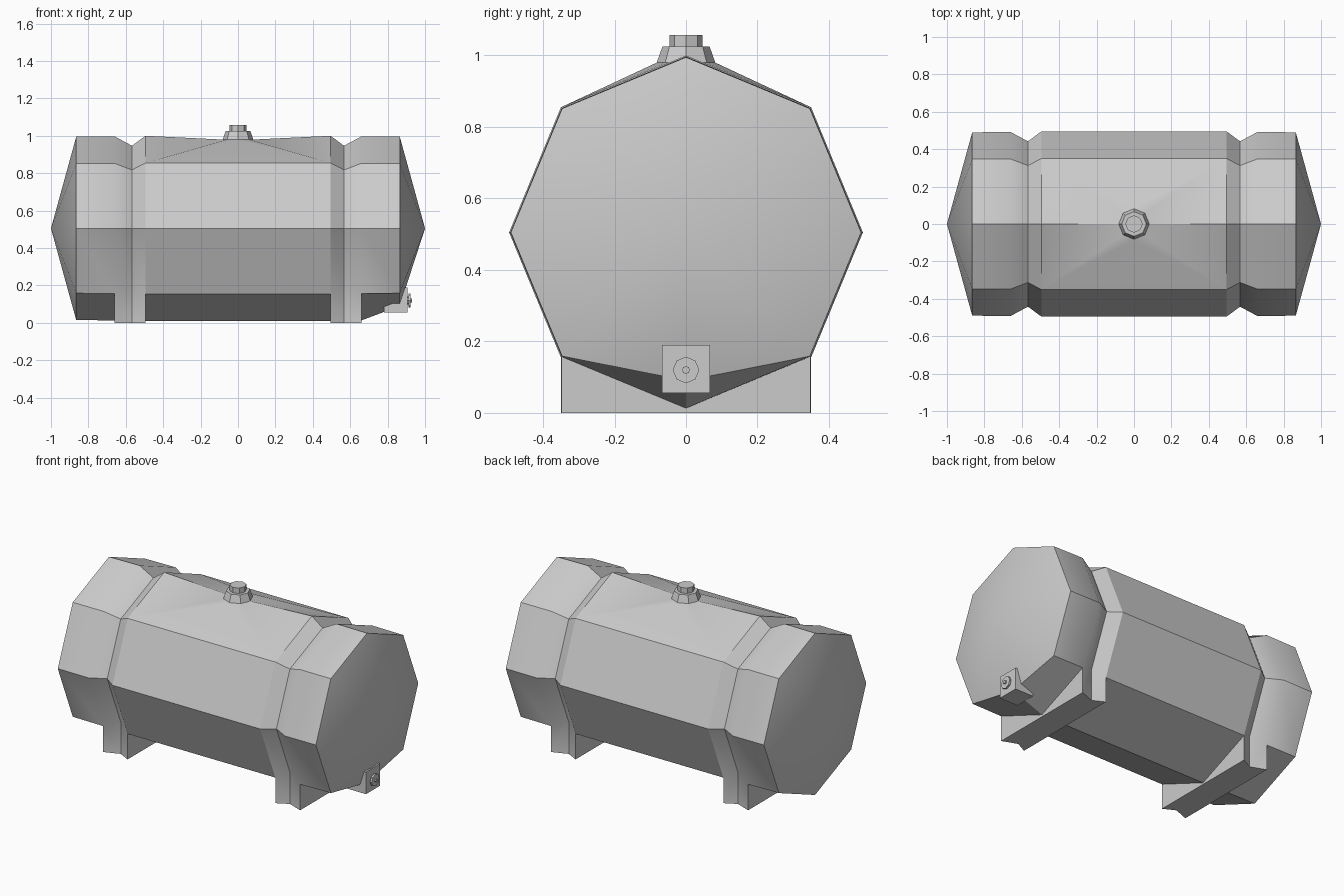
import bpy, bmesh
from math import cos, sin, pi

if "Cube" in bpy.data.objects:
    bpy.data.objects.remove(bpy.data.objects["Cube"])

CZ = 0.505  # height of the tank axis


def finish(bm, name):
    bmesh.ops.recalc_face_normals(bm, faces=bm.faces[:])
    mesh = bpy.data.meshes.new(name)
    bm.to_mesh(mesh)
    bm.free()
    ob = bpy.data.objects.new(name, mesh)
    bpy.context.collection.objects.link(ob)
    bpy.ops.object.select_all(action='DESELECT')
    ob.select_set(True)
    bpy.context.view_layer.objects.active = ob
    bpy.ops.object.shade_smooth_by_angle(angle=pi / 6)
    return ob


def turned(name, profile, place, closed_base):
    """Eight-sided turned part; profile is (radius, height) pairs."""
    bm = bmesh.new()
    rings = [[bm.verts.new(place(r * cos(k * pi / 4), r * sin(k * pi / 4), h))
              for k in range(8)] for r, h in profile]
    for a, b in zip(rings, rings[1:]):
        for k in range(8):
            n = (k + 1) % 8
            bm.faces.new((a[k], a[n], b[n], b[k]))
    bm.faces.new(rings[-1])
    if closed_base:
        bm.faces.new(rings[0])
    return finish(bm, name)


# Tank: octagonal rings along x, with a groove above each foot
half = [(0.865, 0.49), (0.66, 0.492), (0.567, 0.442), (0.495, 0.495)]
sections = [(-x, r) for x, r in half] + half[::-1]
bm = bmesh.new()
rings = [[bm.verts.new((x, r * cos(k * pi / 4), CZ + r * sin(k * pi / 4)))
          for k in range(8)] for x, r in sections]
rings[7][6].co.z = 0.09  # underside rises toward the drain
FOOT, MIDDLE = (1, 2, 4, 5), 3
for i in range(7):
    a, b = rings[i], rings[i + 1]
    for k in range(8):
        if (i in FOOT and k in (5, 6)) or (i == MIDDLE and k in (1, 2)):
            continue
        n = (k + 1) % 8
        bm.faces.new((a[k], a[n], b[n], b[k]))

# Pointed ends
for ring, x in ((rings[0], -1), (rings[7], 1)):
    tip = bm.verts.new((x, 0, CZ))
    for k in range(8):
        bm.faces.new((ring[k], ring[(k + 1) % 8], tip))

# Feet: groove walls dropped straight down to the ground
for first in (1, 4):
    group = rings[first:first + 3]
    low = [[bm.verts.new((r[k].co.x, r[k].co.y, 0)) for k in (5, 7)] for r in group]
    for j in range(2):
        for s, k in enumerate((5, 7)):
            bm.faces.new((group[j][k], group[j + 1][k], low[j + 1][s], low[j][s]))
        bm.faces.new((low[j][0], low[j][1], low[j + 1][1], low[j + 1][0]))
    for r, f in ((group[0], low[0]), (group[2], low[2])):
        bm.faces.new((r[5], r[6], r[7], f[1], f[0]))
    # the ring bottom inside the foot is unused
    bm.verts.remove(group[1][6])

# Roof panels drawn in to the filler collar
collar = [bm.verts.new((0.082 * cos(k * pi / 4), 0.082 * sin(k * pi / 4), 0.98))
          for k in range(8)]
left, right = rings[3], rings[4]
for eave, order in ((1, (0, 1, 2, 3, 4)), (3, (0, 7, 6, 5, 4))):
    p = [collar[j] for j in order]
    c, d = right[eave], left[eave]
    for tri in ((right[2], p[0], c), (c, p[0], p[1]), (c, p[1], p[2]), (c, d, p[2]),
                (d, p[2], p[3]), (d, p[3], p[4]), (d, p[4], left[2])):
        bm.faces.new(tri)
finish(bm, "tank_body")

# Filler cap on top
turned("filler_cap", [(0.082, 0.98), (0.066, 1.025), (0.046, 1.025), (0.046, 1.058)],
       lambda u, v, h: (u, v, h), False)

# Drain block on the right end
bm = bmesh.new()
bmesh.ops.create_cube(bm, size=1)
for v in bm.verts:
    v.co.x = 0.905 if v.co.x > 0 else 0.78
    v.co.y *= 0.134
    v.co.z = 0.19 if v.co.z > 0 else 0.056
finish(bm, "drain_block")

# Drain knob
turned("drain_knob", [(0.022, 0.90), (0.022, 0.911), (0.037, 0.911), (0.037, 0.922),
                      (0.011, 0.922), (0.011, 0.931)],
       lambda u, v, h: (h, u, 0.12 + v), True)
